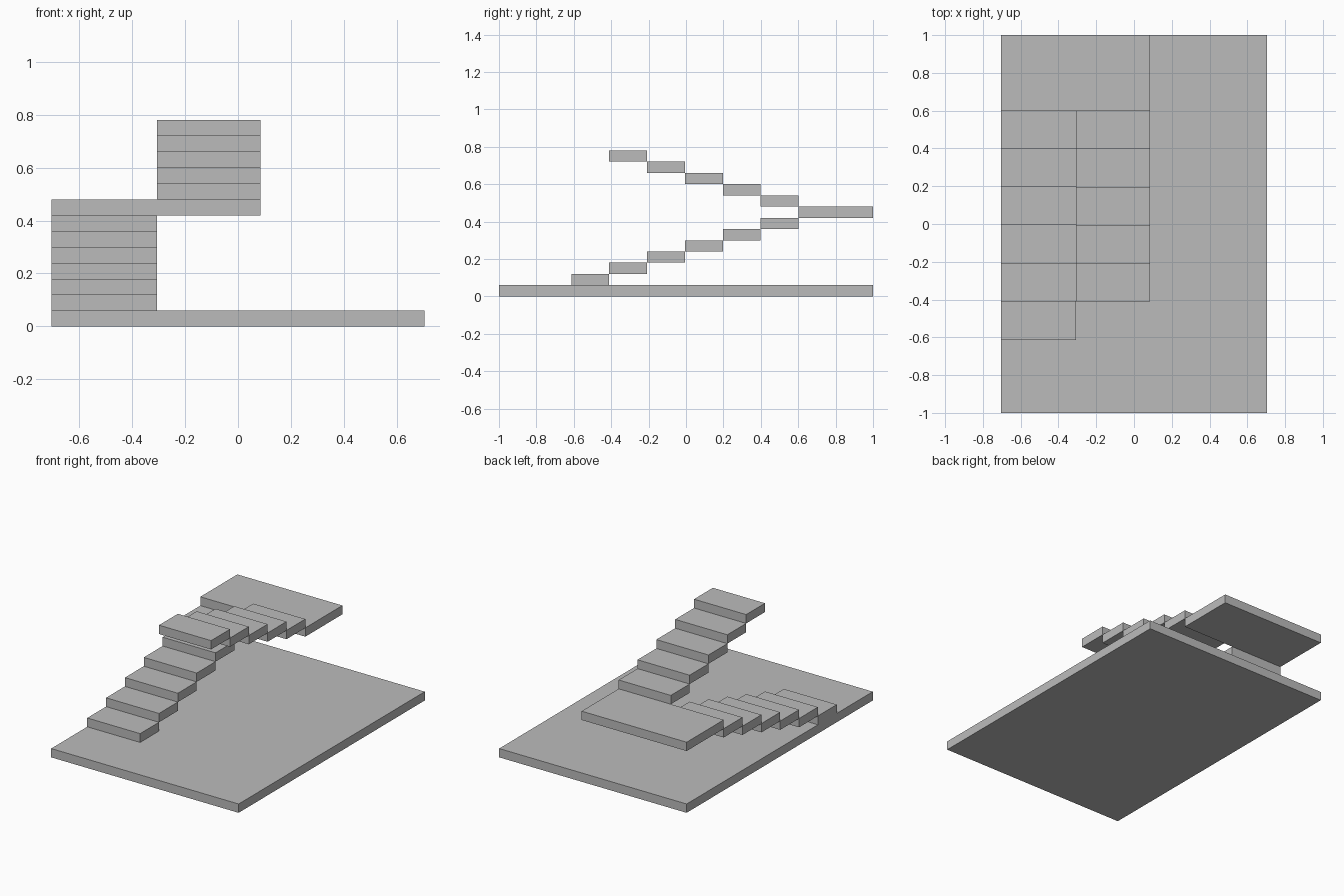
import bpy

cube = bpy.data.objects.get("Cube")
if cube:
    bpy.data.objects.remove(cube, do_unlink=True)

# Single plain grey
grey = bpy.data.materials.new("plain grey")
grey.use_nodes = True
grey.diffuse_color = (0.5, 0.5, 0.5, 1)
grey.node_tree.nodes["Principled BSDF"].inputs["Base Color"].default_value = (0.5, 0.5, 0.5, 1)

THICK = 0.06    # thickness of every slab, also the rise of each step
TREAD = 0.2025  # depth of each step
LEFT, MID, RIGHT = -0.705, -0.307, 0.085  # edges of the two flights
LANDING_Y = 0.602


def slab(name, x0, x1, y0, y1, level):
    """Flat box whose underside is `level` thicknesses above the ground."""
    bpy.ops.mesh.primitive_cube_add(
        size=1, location=((x0 + x1) / 2, (y0 + y1) / 2, (level + 0.5) * THICK))
    ob = bpy.context.object
    ob.name = name
    ob.scale = (x1 - x0, y1 - y0, THICK)
    bpy.ops.object.transform_apply(location=False, rotation=False, scale=True)
    ob.data.materials.append(grey)
    return ob


# Floor
slab("floor", LEFT, -LEFT, -1, 1, 0)

# Lower flight, rising towards the back
for i in range(6):
    y = LANDING_Y - (6 - i) * TREAD
    slab(f"lower_step_{i + 1}", LEFT, MID, y, y + TREAD, i + 1)

# Landing joining the flights
slab("landing", LEFT, RIGHT, LANDING_Y, 1, 7)

# Upper flight, rising towards the front
for i in range(5):
    y = LANDING_Y - (i + 1) * TREAD
    slab(f"upper_step_{i + 1}", MID, RIGHT, y, y + TREAD, i + 8)
